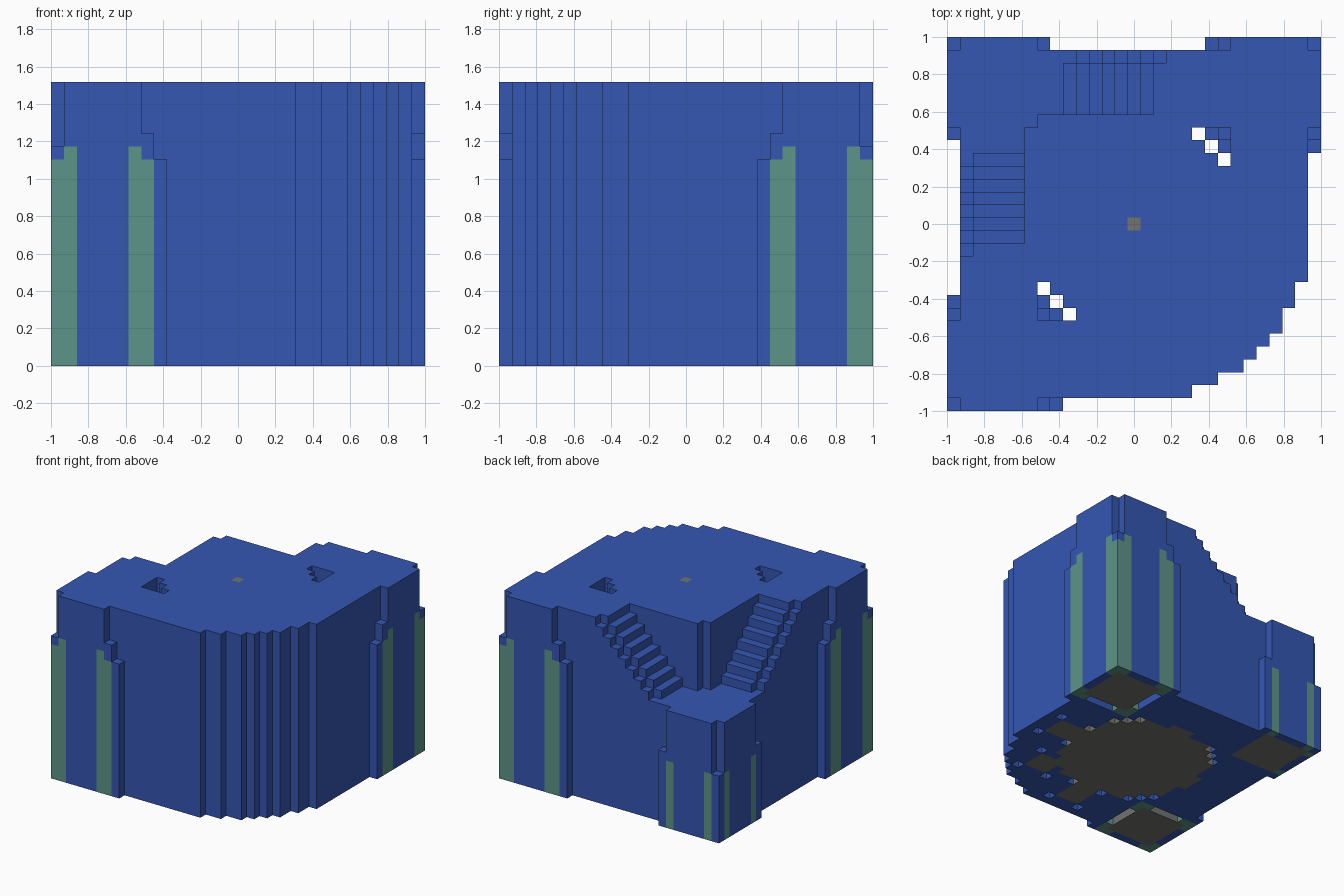
import bpy
import bmesh
from mathutils import Vector

cube = bpy.data.objects.get("Cube")
if cube:
    bpy.data.objects.remove(cube, do_unlink=True)

N = 29                # blocks along each side
TOP = 22              # full height in blocks
LOW = 14              # height of the low corner terrace
LAST = N - 1
MID = N // 2
S = 2 / N


def material(name, rgb):
    mat = bpy.data.materials.new(name)
    mat.use_nodes = True
    color = (*rgb, 1)
    mat.diffuse_color = color
    mat.node_tree.nodes["Principled BSDF"].inputs["Base Color"].default_value = color
    return mat


BLUE = material("blue", (0.035, 0.095, 0.45))
GREEN = material("green", (0.11, 0.30, 0.25))
GREY = material("grey", (0.17, 0.17, 0.16))

# Each block belongs to one named part
blocks = {}
part_material = {}


def column(part, mat, i, j, z0, z1):
    part_material[part] = mat
    for k in range(z0, z1):
        blocks[i, j, k] = part


def carve(i, j, z0, z1):
    for k in range(z0, z1):
        blocks.pop((i, j, k), None)


# Main body: square block with one rounded corner
for i in range(1, LAST):
    for j in range(1, LAST):
        dx, dy = i - MID, MID - j
        if dx > 0 and dy > 0 and dx * dx + dy * dy > 190:
            continue
        column("body", BLUE, i, j, 0, TOP)

# Low terrace cut into the back corner
for i in range(1, 9):
    for j in range(20, LAST):
        a, b = i, LAST - j
        if (a <= 6 and b <= 6) or b <= 5 or a <= 5:
            carve(i, j, LOW, TOP)

# Two stairs climbing from the terrace, mirrored across the diagonal
for step in range(8):
    for j in range(23, LAST):
        i = 9 + step
        height = LOW + step + (j < LAST - 1)
        for p, q in ((i, j), (LAST - j, LAST - i)):
            carve(p, q, LOW, TOP)
            column("stairs", BLUE, p, q, LOW, min(height, TOP))


def placed(flip_x, flip_y):
    """Map tower coordinates, counted from its corner, to the grid."""
    return lambda a, b: (LAST - a if flip_x else a, LAST - b if flip_y else b)


def tower(name, at, low):
    roof, drop = (LOW, 9) if low else (TOP, 0)
    # Projecting outer walls with stepped ends
    for a in range(8 if low else 9):
        height = {0: 17 - drop, 7: 18 - drop, 8: 16}.get(a, roof)
        for cell in {(a, 0), (0, a)}:
            column(name + "_wall", BLUE, *at(*cell), 0, height)
    # Core
    for a in range(1, 7):
        for b in range(1, 7):
            column(name + "_core", GREY, *at(a, b), 0, 16 - drop)
    # Corner pillars
    if low:
        for a in (1, 6):
            for cell in ((a, 0), (0, a)):
                column(name + "_pillars", GREEN, *at(*cell), 0, 8)
        for cell in ((7, 9), (8, 8), (9, 7)):
            carve(*at(*cell), 0, 10)
        return
    # Recess and shafts at the inner corner
    for cell, height in (((7, 7), 18), ((7, 8), 16), ((8, 7), 16)):
        carve(*at(*cell), height, TOP)
    for cell in ((7, 9), (8, 8), (9, 7)):
        carve(*at(*cell), 0, TOP)
    for a in range(2, 6):
        carve(*at(a, 7), 0, 16)
        carve(*at(7, a), 0, 16)
    for a in (0, 1, 6, 7):
        for b in (0, 1, 6, 7):
            if a in (0, 7) or b in (0, 7):
                height = 16 if a in (0, 7) and b in (0, 7) else 17
                column(name + "_pillars", GREEN, *at(a, b), 0, height)


tower("front_tower", placed(False, False), False)
tower("back_tower", placed(True, True), False)
tower("low_tower", placed(False, True), True)

# Round floor and the small marker on the roof
for i in range(N):
    for j in range(N):
        if (i - MID) ** 2 + (j - MID) ** 2 <= 67:
            column("round_floor", GREY, i, j, 0, 2)
column("roof_marker", GREY, MID, MID, TOP - 1, TOP)

# Column bases under the rounded corner, with shafts at their corners
for ci, cj in ((24, MID), (21, 7), (MID, 4)):
    for di in (-1, 0, 1):
        for dj in (-1, 0, 1):
            column("column_bases", GREY, ci + di, cj + dj, 0, 2)
    for di in (-2, 2):
        for dj in (-2, 2):
            if blocks.get((ci + di, cj + dj, 0)) == "body":
                carve(ci + di, cj + dj, 0, 16)


# Turn every part into a clean mesh of its exposed faces
def build(part, cells):
    bm = bmesh.new()
    verts = {}

    def vert(p):
        if p not in verts:
            x, y, z = p
            verts[p] = bm.verts.new((x * S - 1, y * S - 1, z * S))
        return verts[p]

    for cell in cells:
        for axis in range(3):
            for side in (0, 1):
                near = list(cell)
                near[axis] += 2 * side - 1
                if tuple(near) in blocks:
                    continue
                u, v = (axis + 1) % 3, (axis + 2) % 3
                ring = []
                for du, dv in ((0, 0), (1, 0), (1, 1), (0, 1)):
                    p = list(cell)
                    p[axis] += side
                    p[u] += du
                    p[v] += dv
                    ring.append(vert(tuple(p)))
                bm.faces.new(ring if side else ring[::-1])
    bmesh.ops.dissolve_limit(bm, angle_limit=0.01, verts=bm.verts, edges=bm.edges)
    mesh = bpy.data.meshes.new(part)
    bm.to_mesh(mesh)
    bm.free()
    mesh.materials.append(part_material[part])
    bpy.context.collection.objects.link(bpy.data.objects.new(part, mesh))


for part in part_material:
    cells = [c for c, owner in blocks.items() if owner == part]
    if cells:
        build(part, cells)
